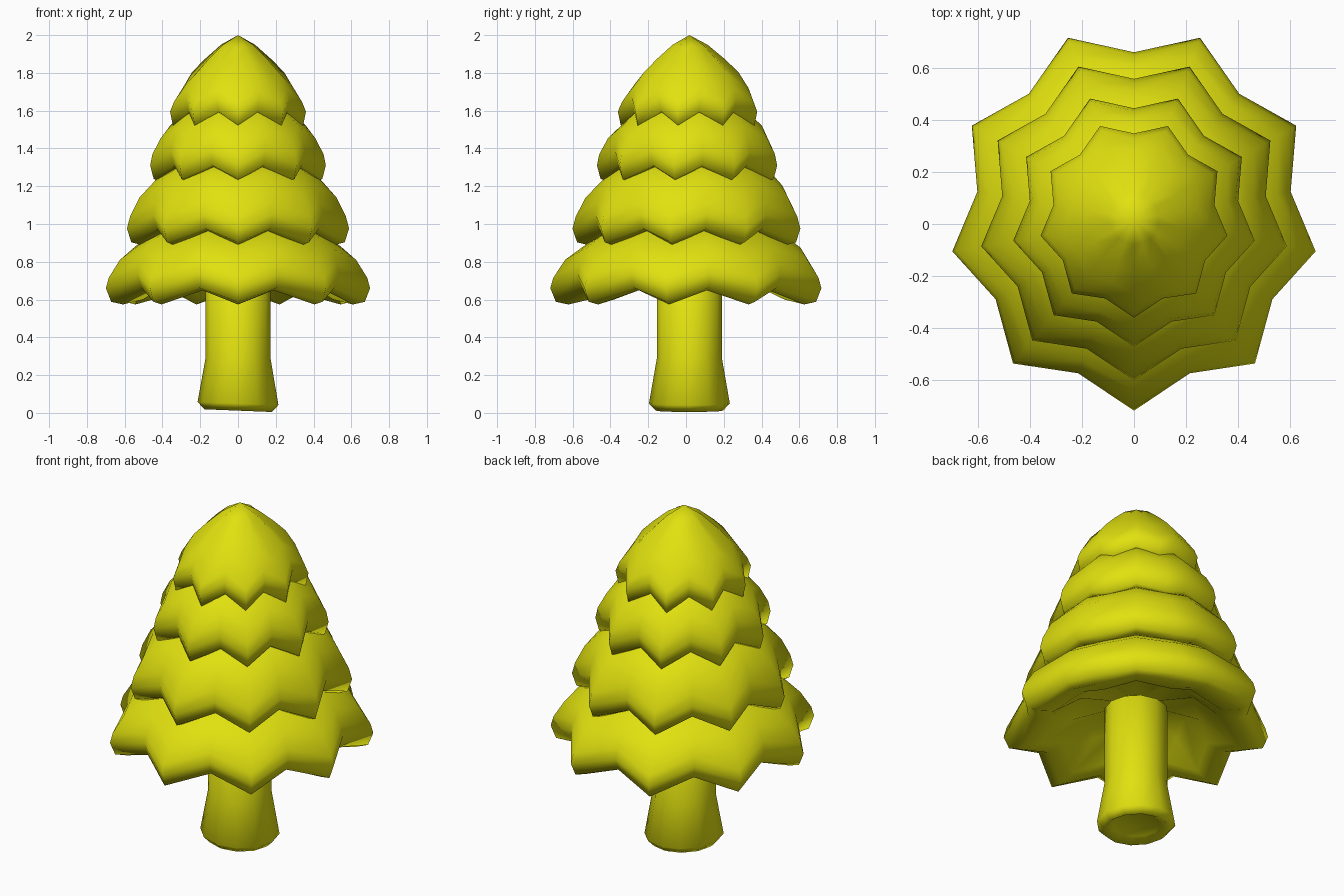
import bpy, bmesh, math

cube = bpy.data.objects.get("Cube")
if cube:
    bpy.data.objects.remove(cube, do_unlink=True)

CENTRE_Y = 0.018
POINTS = 9

yellow = bpy.data.materials.new("leaf yellow")
yellow.use_nodes = True
COLOUR = (0.75, 0.75, 0.005, 1)
yellow.diffuse_color = COLOUR
yellow.node_tree.nodes["Principled BSDF"].inputs["Base Color"].default_value = COLOUR


def loft(name, rings, bottom, top):
    """Skin a stack of equal rings and close both ends to a centre point."""
    bm = bmesh.new()
    rows = [[bm.verts.new(p) for p in ring] for ring in rings]
    n = len(rows[0])
    low, high = bm.verts.new(bottom), bm.verts.new(top)
    for i in range(n):
        j = (i + 1) % n
        for a, b in zip(rows, rows[1:]):
            bm.faces.new((a[i], a[j], b[j], b[i]))
        bm.faces.new((low, rows[0][j], rows[0][i]))
        bm.faces.new((high, rows[-1][i], rows[-1][j]))
    bmesh.ops.recalc_face_normals(bm, faces=bm.faces)
    for f in bm.faces:
        f.smooth = True
    mesh = bpy.data.meshes.new(name)
    bm.to_mesh(mesh)
    bm.free()
    mesh.materials.append(yellow)
    obj = bpy.data.objects.new(name, mesh)
    obj.location.y = CENTRE_Y
    bpy.context.collection.objects.link(obj)
    return obj


def star_ring(r, z, depth):
    """Nine-pointed ring: valleys sit further in and higher than the tips."""
    ring = []
    for i in range(POINTS * 2):
        a = -math.pi / 2 + math.pi * i / POINTS
        valley = i % 2 * depth
        # Leaves reach slightly further to the front and, most of all, the back
        reach = 1 + 0.045 * math.sin(a) ** 2 + 0.008 * math.sin(a)
        radius = r * reach * (1 - 0.14 * valley)
        ring.append((radius * math.cos(a), radius * math.sin(a), z + 0.075 * valley))
    return ring


def leaf_tier(name, profile, top):
    """Pointed skirt of foliage with a thick rolled lip and fluted underside."""
    r, z = profile[0]
    rings = [star_ring(r * 0.48, z + 0.07, 0.8),
             star_ring(r * 0.72, z - 0.06, 1),
             star_ring(r * 0.87, z - 0.086, 1),
             star_ring(r * 0.96, z - 0.072, 1)]
    fades = (1, 1, 0.85, 0.55, 0.25)
    rings += [star_ring(pr, pz, f) for (pr, pz), f in zip(profile, fades)]
    loft(name, rings, (0, 0, z + 0.14), (0, 0, top))


# Foliage, lowest tier first
leaf_tier("lowest_leaf_tier",
          [(0.71, 0.66), (0.695, 0.715), (0.635, 0.81), (0.53, 0.89), (0.41, 0.97)], 1.1)
leaf_tier("lower_leaf_tier",
          [(0.597, 0.975), (0.58, 1.04), (0.53, 1.14), (0.445, 1.23), (0.35, 1.3)], 1.4)
leaf_tier("upper_leaf_tier",
          [(0.472, 1.31), (0.46, 1.37), (0.415, 1.455), (0.33, 1.54), (0.26, 1.6)], 1.75)
leaf_tier("crown_leaf_tier",
          [(0.365, 1.595), (0.345, 1.645), (0.28, 1.74), (0.195, 1.83), (0.095, 1.93)], 2.0)

# Trunk with a flared, slightly tilted foot
trunk_profile = [(0.13, 0.04), (0.178, 0.012), (0.214, 0.05), (0.172, 0.29), (0.172, 0.75)]
trunk_rings = []
for r, z in trunk_profile:
    tilt = 0.04 if z < 0.1 else 0
    angles = [math.tau * i / 12 for i in range(12)]
    trunk_rings.append([(r * math.cos(a), r * math.sin(a), z - tilt * r * math.cos(a))
                        for a in angles])
loft("trunk", trunk_rings, (0, 0, 0.045), (0, 0, 0.85))
